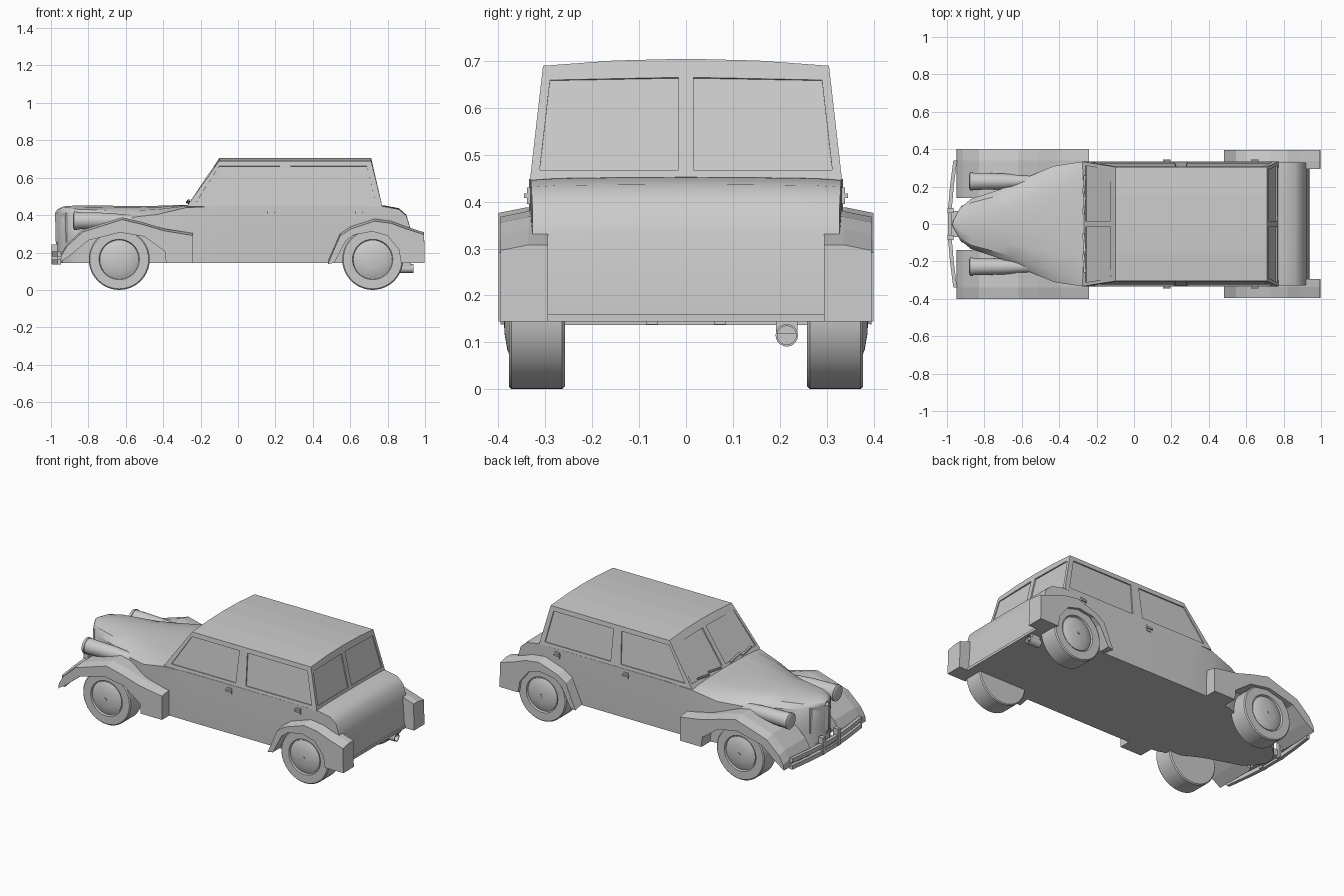
import bpy, bmesh, math
from mathutils import Vector


def loft(name, rings, smooth=0):
    """Skin a list of closed rings and cap both ends."""
    bm = bmesh.new()
    vs = [[bm.verts.new(p) for p in r] for r in rings]
    n = len(rings[0])
    for a, b in zip(vs, vs[1:]):
        for i in range(n):
            j = (i + 1) % n
            bm.faces.new((a[i], a[j], b[j], b[i]))
    bm.faces.new(vs[0])
    bm.faces.new(vs[-1])
    bmesh.ops.recalc_face_normals(bm, faces=bm.faces)
    me = bpy.data.meshes.new(name)
    bm.to_mesh(me)
    bm.free()
    ob = bpy.data.objects.new(name, me)
    bpy.context.collection.objects.link(ob)
    if smooth:
        bpy.ops.object.select_all(action='DESELECT')
        ob.select_set(True)
        bpy.context.view_layer.objects.active = ob
        bpy.ops.object.shade_smooth_by_angle(angle=math.radians(smooth))
    return ob


def lathe(name, profile, axis, centre, sides=32):
    """Turn (distance along axis, radius) points around the x or y axis."""
    rings = []
    for d, r in profile:
        ring = []
        for i in range(sides):
            a = 2 * math.pi * i / sides
            c, s = r * math.cos(a), r * math.sin(a)
            ring.append(Vector((d, c, s) if axis == 'x' else (c, d, s)) + Vector(centre))
        rings.append(ring)
    return loft(name, rings, 35)


def box(name, x0, x1, y0, y1, z0, z1):
    return loft(name, [[(x, y0, z0), (x, y1, z0), (x, y1, z1), (x, y0, z1)] for x in (x0, x1)])


# Main body: bonnet, doors and boot lofted along x
FLOOR = 0.145
#           x      half width  top   shoulder drop
stations = [(-0.965, 0.022, 0.432, 0.06), (-0.93, 0.085, 0.447, 0.10), (-0.87, 0.135, 0.451, 0.15),
            (-0.76, 0.170, 0.451, 0.18), (-0.66, 0.205, 0.450, 0.20), (-0.56, 0.255, 0.450, 0.20),
            (-0.43, 0.310, 0.450, 0.15), (-0.28, 0.333, 0.455, 0.05), (-0.10, 0.335, 0.455, 0.02),
            (0.70, 0.333, 0.455, 0.02), (0.78, 0.331, 0.452, 0.02), (0.86, 0.330, 0.437, 0.02),
            (0.90, 0.328, 0.402, 0.02), (0.922, 0.327, 0.33, 0.02), (0.932, 0.326, 0.17, 0.02)]
rings = []
for x, w, top, r in stations:
    half = [(w * 0.5, 1 - 0.15 * r), (w * 0.84, 1 - 0.42 * r), (w, 1 - r), (w, 0.45), (w * 0.985, 0)]
    sec = [(0, 1)] + half + [(-y, f) for y, f in reversed(half)]
    rings.append([(x, y, FLOOR + f * (top - FLOOR)) for y, f in sec])
loft("body", rings, 35)

# Cabin with a gently crowned roof
B, T = 0.445, 0.69


def side_y(z):
    return 0.333 - 0.028 * (z - B) / (T - B)


def front_x(z):
    return -0.275 + 0.175 * (z - B) / (T + 0.01 - B)


def rear_x(z):
    return 0.772 - 0.06 * (z - B) / (T + 0.01 - B)


rings = []
for t in (-1, -0.5, 0, 0.5, 1):
    z = T + 0.015 * (1 - t * t)
    rings.append([(-0.275, 0.333 * t, B), (-0.10, 0.305 * t, z), (0.712, 0.305 * t, z), (0.772, 0.333 * t, B)])
cabin = loft("cabin", rings)

# Shallow window recesses
panes = []
for s in (-1, 1):
    for pts in ([(-0.225, 0.468), (0.215, 0.468), (0.225, 0.662), (-0.10, 0.662)],
                [(0.285, 0.468), (0.735, 0.468), (0.69, 0.662), (0.28, 0.662)]):
        panes.append([(x, s * side_y(z), z) for x, z in pts])
    for fx in (front_x, rear_x):
        panes.append([(fx(z), s * y, z) for y, z in
                      [(0.016, 0.468), (0.312, 0.468), (0.290, 0.66), (0.016, 0.665)]])
for p in panes:
    p = [Vector(q) for q in p]
    n = (p[1] - p[0]).cross(p[3] - p[0]).normalized() * 0.007
    cut = loft("window_cutter", [[q - n for q in p], [q + n for q in p]])
    cut.hide_render = True
    cut.hide_viewport = True
    cut.display_type = 'WIRE'
    m = cabin.modifiers.new("window", 'BOOLEAN')
    m.operation = 'DIFFERENCE'
    m.object = cut
    m.solver = 'EXACT'

# Fender outlines as (top x, top z, underside x, underside z)
front_fender = [(-0.945, 0.195, -0.95, 0.15), (-0.915, 0.245, -0.89, 0.19), (-0.83, 0.322, -0.80, 0.265),
                (-0.62, 0.388, -0.63, 0.307), (-0.51, 0.362, -0.50, 0.285), (-0.41, 0.332, -0.39, 0.205),
                (-0.385, 0.326, -0.385, FLOOR), (-0.24, 0.303, -0.24, FLOOR)]
rear_fender = [(0.48, 0.15, 0.515, FLOOR), (0.545, 0.30, 0.575, 0.26), (0.60, 0.337, 0.62, 0.295),
               (0.73, 0.380, 0.72, 0.312), (0.82, 0.368, 0.80, 0.29), (0.885, 0.343, 0.86, 0.215),
               (0.90, 0.338, 0.872, FLOOR), (0.995, 0.308, 0.998, FLOOR)]


def fender(name, outline, inner, outer, s):
    loft(name, [[(tx, s * inner, tz), (tx, s * (outer - 0.06), tz), (tx, s * outer, tz - 0.012),
                 (ux, s * outer, uz), (ux, s * inner, uz)] for tx, tz, ux, uz in outline])


for s, side in ((-1, "right"), (1, "left")):
    fender("front_fender_" + side, front_fender, 0.14, 0.40, s)
    fender("rear_fender_" + side, rear_fender, 0.294, 0.396, s)

    # Tyres and hubcaps
    for x, end in ((-0.635, "front"), (0.72, "rear")):
        tyre = [(0.258, 0.10), (0.258, 0.157), (0.264, 0.163), (0.372, 0.163), (0.378, 0.157),
                (0.378, 0.108), (0.366, 0.104)]
        hub = [(0.34, 0.10), (0.372, 0.10), (0.381, 0.08), (0.387, 0.045), (0.389, 0.009),
               (0.393, 0.009), (0.393, 0.004)]
        lathe(f"{end}_tyre_{side}", [(s * d, r) for d, r in tyre], 'y', (x, 0, 0.163), 40)
        lathe(f"{end}_hubcap_{side}", [(s * d, r) for d, r in hub], 'y', (x, 0, 0.163))

    # Headlights
    lathe("headlight_" + side, [(-0.883, 0.03), (-0.879, 0.043), (-0.876, 0.049), (-0.862, 0.049),
                                (-0.86, 0.046), (-0.70, 0.042), (-0.56, 0.03)], 'x', (0, s * 0.228, 0.37), 24)

    # Door handles
    for x in (0.175, 0.645):
        ya, yb = sorted((s * 0.325, s * 0.339))
        box("handle_plate_" + side, x - 0.015, x + 0.018, ya, yb, 0.395, 0.43)
        ya, yb = sorted((s * 0.335, s * 0.346))
        box("door_handle_" + side, x - 0.02, x + 0.02, ya, yb, 0.408, 0.418)

    # Wipers
    for y in (0.05, 0.16):
        ya, yb = s * y, s * (y + 0.10)
        loft("wiper_" + side, [[(front_x(z) - d, yy, z + e) for d, e in
                                ((0, 0), (0.012, 0.004), (0.012, 0.012), (0, 0.012))]
                               for yy, z in ((ya, 0.46), (yb, 0.472))])

    # Bumper guards
    ya, yb = sorted((s * 0.06, s * 0.085))
    box("bumper_guard_" + side, -0.998, -0.965, ya, yb, 0.138, 0.243)

# Front bumper: two swept bars
for z0, z1 in ((0.137, 0.163), (0.178, 0.205)):
    loft("front_bumper", [[(x, y, z0), (x + 0.02, y, z0), (x + 0.02, y, z1), (x, y, z1)]
                          for y, x in ((-0.34, -0.966), (-0.2, -0.984), (-0.07, -0.995),
                                       (0.07, -0.995), (0.2, -0.984), (0.34, -0.966))])
box("bumper_bracket", -0.985, -0.88, -0.07, 0.07, 0.15, 0.19)

# V-shaped grille
loft("grille", [[(-0.88, -w, z), (x + 0.055, -w, z), (x, 0, z), (x + 0.055, w, z), (-0.88, w, z)]
                for x, w, z in ((-0.955, 0.075, 0.19), (-0.975, 0.098, 0.26), (-0.978, 0.098, 0.41),
                                (-0.972, 0.07, 0.425))])

# Rear sill bar and exhaust
box("rear_bar", 0.92, 0.94, -0.294, 0.294, 0.145, 0.16)
lathe("exhaust", [(0.86, 0.024), (0.937, 0.024), (0.937, 0.02), (0.90, 0.02)], 'x', (0, 0.215, 0.115), 20)
box("exhaust_hanger", 0.87, 0.925, 0.192, 0.238, 0.118, 0.15)
